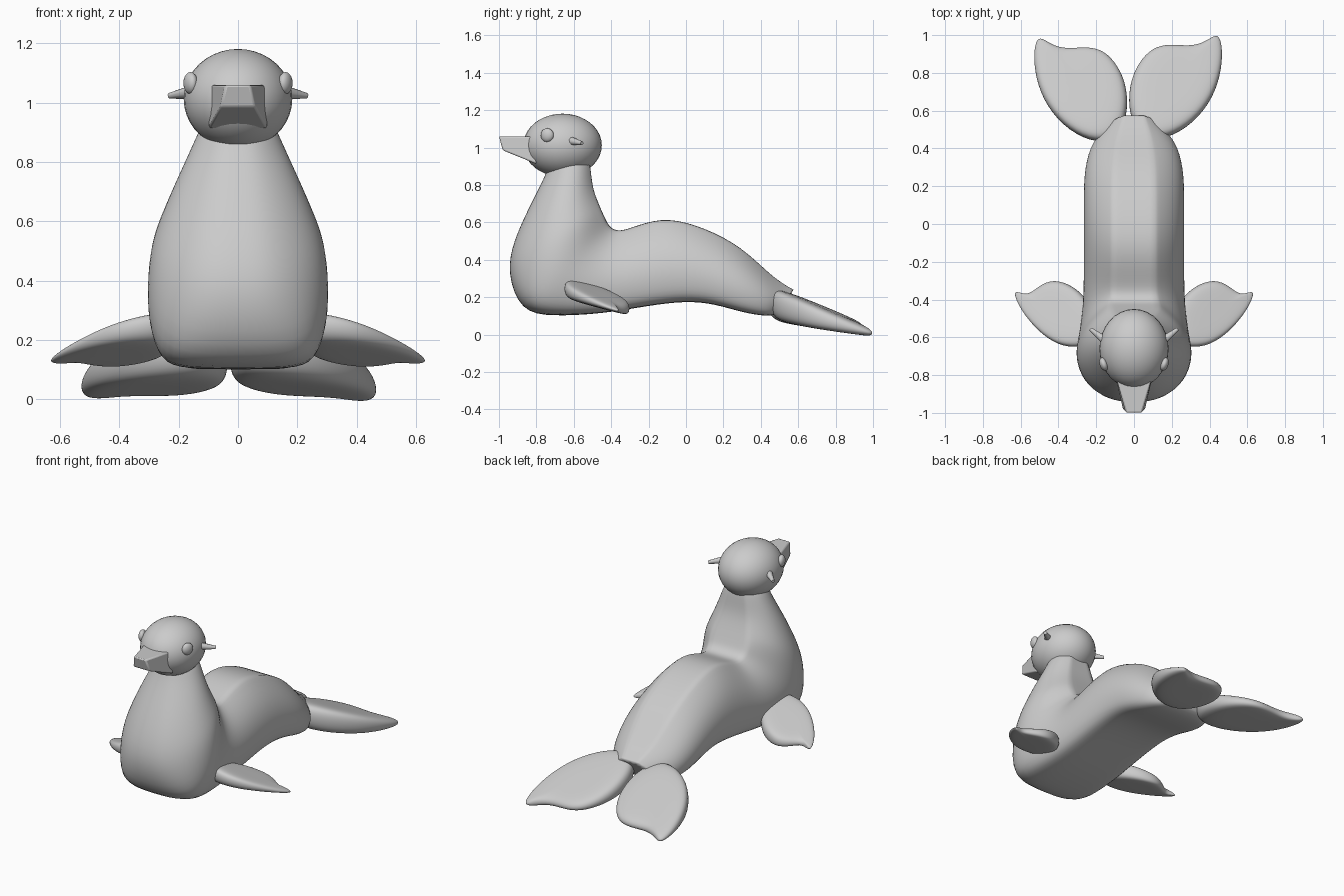
import bpy, bmesh, math
from mathutils import Vector

if "Cube" in bpy.data.objects:
    bpy.data.objects.remove(bpy.data.objects["Cube"])


def make_object(name, bm, subsurf=0, angle=180):
    bmesh.ops.recalc_face_normals(bm, faces=bm.faces)
    mesh = bpy.data.meshes.new(name)
    bm.to_mesh(mesh)
    bm.free()
    ob = bpy.data.objects.new(name, mesh)
    bpy.context.collection.objects.link(ob)
    bpy.ops.object.select_all(action='DESELECT')
    ob.select_set(True)
    bpy.context.view_layer.objects.active = ob
    bpy.ops.object.shade_smooth_by_angle(angle=math.radians(angle))
    if subsurf:
        mod = ob.modifiers.new("Subsurf", 'SUBSURF')
        mod.levels = mod.render_levels = subsurf
    return ob


def bridge(bm, a, b):
    n = len(a)
    for i in range(n):
        bm.faces.new((a[i], a[(i + 1) % n], b[(i + 1) % n], b[i]))


# Body: lofted sections (belly y, z, back y, z, half width, chest roundness)
sections = [
    (0.50, 0.12, 0.575, 0.24, 0.13, 0), (0.485, 0.11, 0.545, 0.255, 0.15, 0),
    (0.44, 0.095, 0.45, 0.318, 0.222, 0), (0.30, 0.118, 0.30, 0.468, 0.266, 0),
    (0.15, 0.165, 0.10, 0.572, 0.269, 0), (0.0, 0.18, -0.10, 0.628, 0.269, 0),
    (-0.20, 0.155, -0.25, 0.588, 0.269, 0), (-0.45, 0.110, -0.36, 0.545, 0.269, 0),
    (-0.72, 0.097, -0.41, 0.575, 0.297, 0.1), (-0.885, 0.12, -0.43, 0.615, 0.315, 0.4),
    (-0.96, 0.33, -0.45, 0.66, 0.305, 0.9), (-0.925, 0.50, -0.472, 0.71, 0.265, 1),
    (-0.83, 0.70, -0.502, 0.79, 0.207, 1), (-0.745, 0.86, -0.51, 0.90, 0.145, 1),
    (-0.725, 0.95, -0.53, 0.97, 0.11, 1)]
boxy = [(0, 1), (.42, 1), (.63, .88), (.87, .68), (1, .43), (.985, .2), (.88, .01), (.5, 0), (0, 0)]
rounded = [(0, 1), (.42, 1), (.66, .92), (.9, .77), (1, .56), (.93, .34), (.68, .14), (.35, .01), (0, 0)]
bm = bmesh.new()
rings = []
for by, bz, ty, tz, w, r in sections:
    half = [(a[0] + (b[0] - a[0]) * r, a[1] + (b[1] - a[1]) * r) for a, b in zip(boxy, rounded)]
    loop = half + [(-u, v) for u, v in half[-2:0:-1]]
    rings.append([bm.verts.new((u * w, by + (ty - by) * v, bz + (tz - bz) * v)) for u, v in loop])
crease = bm.edges.layers.float.new("crease_edge")
for a, b in zip(rings, rings[1:]):
    bridge(bm, a, b)
bm.faces.new(rings[0])
bm.faces.new(rings[-1])
# firmer ridges along the back and around the flat tail end
for a, b in zip(rings, rings[1:]):
    for i in (1, 15):
        bm.edges.get((a[i], b[i]))[crease] = .5
for i in range(16):
    bm.edges.get((rings[0][i], rings[0][(i + 1) % 16]))[crease] = .8
make_object("body", bm, 2)


# Flippers: pillow-shaped pads grown from a flat outline
def flipper(name, outline, height, thick, side, shift=(0, 0)):
    bm = bmesh.new()
    n = len(outline)
    cx = sum(p[0] for p in outline) / n
    cy = sum(p[1] for p in outline) / n

    def vert(x, y, k):
        return bm.verts.new((side * x + shift[0], y + shift[1], height(x, y) + k * thick(x, y)))

    def ring(s, k):
        return [vert(cx + (x - cx) * s, cy + (y - cy) * s, k) for x, y in outline]

    edge = ring(1.015, 0)
    for sign in (1, -1):
        last = edge
        for s, k in ((.98, .6), (.85, .95), (.45, 1)):
            new = ring(s, sign * k)
            bridge(bm, last, new)
            last = new
        mid = vert(cx, cy, sign)
        for i in range(n):
            bm.faces.new((last[i], last[(i + 1) % n], mid))
    make_object(name, bm, 2)


front = [(.22, -.63), (.30, -.655), (.40, -.642), (.50, -.575), (.585, -.475), (.625, -.40), (.635, -.355),
         (.60, -.365), (.555, -.375), (.50, -.325), (.43, -.295), (.35, -.315), (.27, -.37), (.2, -.48)]
rear = [(.06, .46), (.19, .452), (.34, .54), (.445, .68), (.487, .83), (.489, .95), (.467, 1.015), (.42, .985),
        (.34, .943), (.21, .96), (.12, .94), (.045, .86), (-.005, .74), (-.005, .58)]
for side, label in ((1, "right"), (-1, "left")):
    flipper("front_flipper_" + label, front,
            lambda x, y: .247 - .27 * (y + .64) - .125 * (x - .28),
            lambda x, y: max(.012, .058 - .13 * (x - .28)), side)
    tilt = .05 if side > 0 else .01
    flipper("rear_flipper_" + label, rear,
            lambda x, y: .155 - .27 * (y - .5) - tilt * (x - .22),
            lambda x, y: max(.018, .092 - .14 * (y - .5)), side,
            (-.022, -.006) if side > 0 else (-.04, -.02))


# Head and eyes: stretched spheres
def ellipsoid(name, loc, radii, turn=0):
    bm = bmesh.new()
    bmesh.ops.create_uvsphere(bm, u_segments=32, v_segments=20, radius=1)
    ob = make_object(name, bm)
    ob.location, ob.scale, ob.rotation_euler = loc, radii, (0, 0, turn)


ellipsoid("head", (0, -.66, 1.012), (.183, .21, .169))

for side, label in ((1, "right"), (-1, "left")):
    ellipsoid("eye_" + label, (side * .16, -.742, 1.066), (.022, .036, .037), -side * .35)
    # Ears: small blunt cones pointing out and back
    bm = bmesh.new()
    bmesh.ops.create_cone(bm, cap_ends=True, segments=10, radius1=.025, radius2=.01, depth=.11)
    ear = make_object("ear_" + label, bm, angle=40)
    base, tip = Vector((side * .15, -.62, 1.037)), Vector((side * .226, -.56, 1.024))
    ear.location = (base + tip) / 2
    ear.rotation_euler = (tip - base).to_track_quat('Z', 'Y').to_euler()

# Snout: tapered block with softened edges
bm = bmesh.new()
back = [bm.verts.new((x, y, z)) for x, y, z in
        ((-.098, -.80, 1.06), (.098, -.80, 1.06), (.1, -.80, .912), (-.1, -.80, .912))]
nose = [bm.verts.new((x, y, z)) for x, y, z in
        ((-.042, -1, 1.06), (.042, -1, 1.06), (.06, -.98, .985), (-.06, -.98, .985))]
bridge(bm, back, nose)
bm.faces.new(back)
bm.faces.new(nose)
snout = make_object("snout", bm, angle=30)
bevel = snout.modifiers.new("Bevel", 'BEVEL')
bevel.width, bevel.segments = .008, 2
